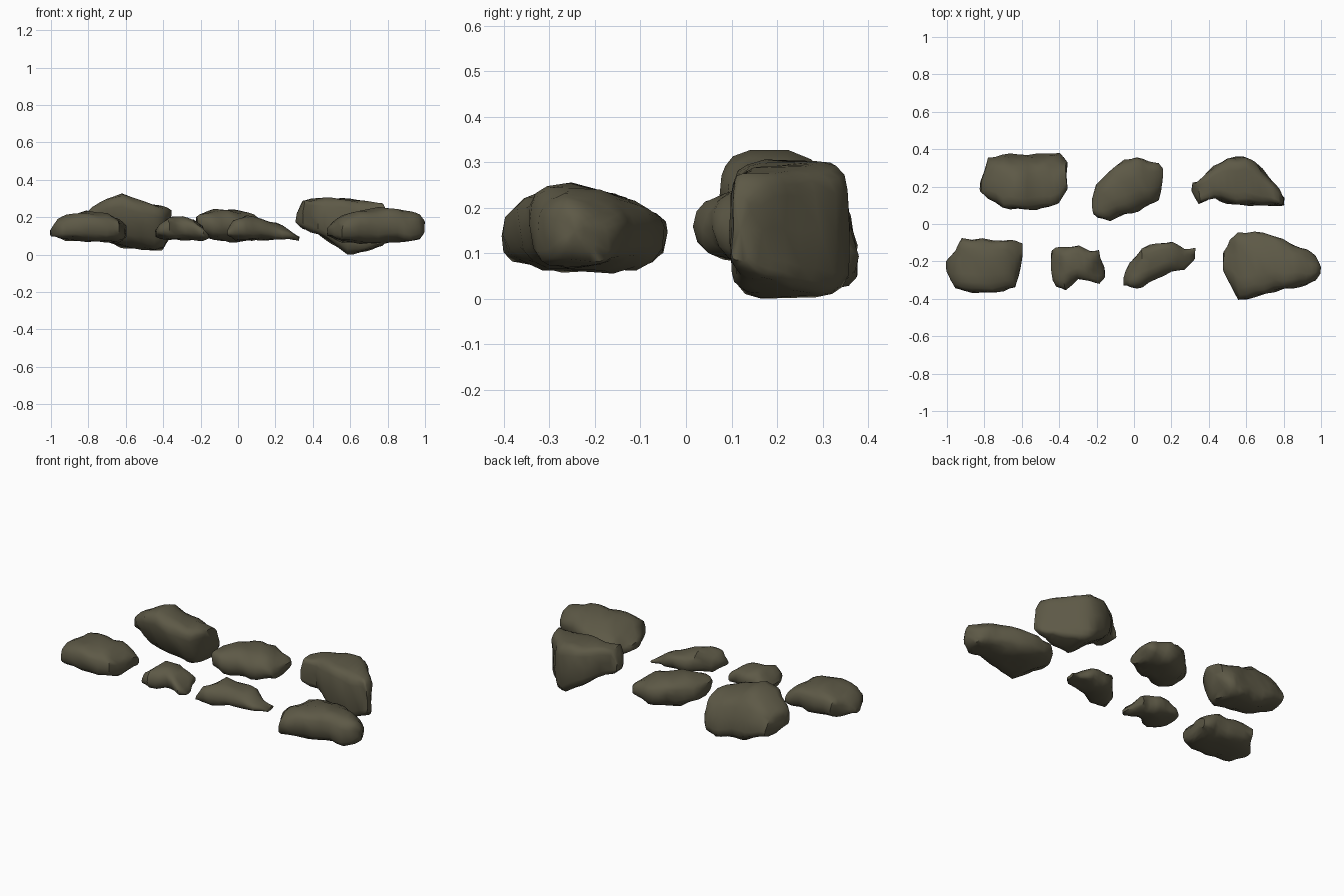
import bpy
import bmesh
import math
from mathutils import Vector

default_cube = bpy.data.objects.get("Cube")
if default_cube:
    bpy.data.objects.remove(default_cube, do_unlink=True)

# One olive brown stone material for every rock
stone = bpy.data.materials.new("olive_brown_stone")
stone.use_nodes = True
stone_colour = (0.11, 0.1, 0.062, 1)
stone.diffuse_color = stone_colour
stone.node_tree.nodes["Principled BSDF"].inputs["Base Color"].default_value = stone_colour

SIDES = 18
ROUGHNESS = 0.005


def rounded(value, squareness):
    """Push a sine or cosine towards a square section."""
    return math.copysign(abs(value) ** (2 / squareness), value)


def with_midpoints(stations):
    """Add a station halfway between each pair, for finer chipping."""
    result = [stations[0]]
    for before, after in zip(stations, stations[1:]):
        result.append([(a + b) / 2 for a, b in zip(before, after)])
        result.append(after)
    return result


def chipped(point):
    """Dent a surface point with crossing waves."""
    x, y, z = point * 30
    offset = Vector((math.sin(y + 1.3 * z),
                     math.sin(z + 1.7 * x),
                     math.sin(x + 1.1 * y) + math.sin(1.9 * y - x) / 2))
    moved = point + offset * ROUGHNESS
    moved.z = max(moved.z, 0)
    return moved


def make_rock(name, stations, squareness=3, lean=0, shear=0):
    """Loft a closed boulder through stations of (x, front, back, bottom, top).

    Lean lowers the top towards the back; shear slides the top to the front
    and the underside to the back.
    """
    bm = bmesh.new()
    rings = []
    for x, front, back, bottom, top in with_midpoints(stations):
        ring = []
        for step in range(SIDES):
            angle = math.tau * step / SIDES
            across = rounded(math.cos(angle), squareness)
            up = rounded(math.sin(angle), squareness)
            if up > 0:
                up *= 1 - lean * max(across, 0)
            across = (1 - shear) * across - shear * up
            point = Vector((x,
                            (front + back) / 2 + across * (back - front) / 2,
                            (bottom + top) / 2 + up * (top - bottom) / 2))
            ring.append(bm.verts.new(chipped(point)))
        rings.append(ring)

    # Skin between neighbouring rings
    for first, second in zip(rings, rings[1:]):
        for i in range(SIDES):
            j = (i + 1) % SIDES
            bm.faces.new((first[i], first[j], second[j], second[i]))

    # Closed ends, fanned to a middle point
    for ring in (rings[0], rings[-1]):
        middle = sum((v.co for v in ring), Vector((0, 0, 0))) / SIDES
        tip = bm.verts.new(middle)
        for i in range(SIDES):
            bm.faces.new((ring[i], ring[(i + 1) % SIDES], tip))

    bmesh.ops.recalc_face_normals(bm, faces=bm.faces)
    mesh = bpy.data.meshes.new(name)
    bm.to_mesh(mesh)
    bm.free()
    mesh.materials.append(stone)
    rock = bpy.data.objects.new(name, mesh)
    bpy.context.collection.objects.link(rock)

    bpy.ops.object.select_all(action="DESELECT")
    rock.select_set(True)
    bpy.context.view_layer.objects.active = rock
    bpy.ops.object.shade_smooth_by_angle(angle=math.radians(50))


# Front row of rocks
make_rock("front_right_block_rock", [
    (-1, -.26, -.2, .1, .13),
    (-.96, -.34, -.14, .09, .19),
    (-.92, -.36, -.08, .08, .21),
    (-.81, -.37, -.08, .07, .23),
    (-.7, -.36, -.09, .07, .22),
    (-.64, -.34, -.09, .07, .19),
    (-.6, -.22, -.1, .09, .15),
])
make_rock("front_small_rock", [
    (-.44, -.3, -.14, .1, .13),
    (-.42, -.34, -.13, .09, .16),
    (-.37, -.35, -.12, .08, .2),
    (-.3, -.3, -.12, .08, .2),
    (-.24, -.3, -.14, .08, .19),
    (-.19, -.32, -.14, .08, .15),
    (-.16, -.29, -.23, .09, .11),
], squareness=2.5)
make_rock("front_wedge_rock", [
    (-.06, -.33, -.29, .1, .13),
    (-.02, -.34, -.21, .08, .18),
    (.04, -.34, -.13, .08, .21),
    (.12, -.29, -.1, .08, .19),
    (.2, -.26, -.1, .08, .17),
    (.27, -.24, -.13, .08, .13),
    (.33, -.19, -.13, .08, .1),
], squareness=2.5)
make_rock("front_left_large_rock", [
    (.48, -.25, -.15, .1, .14),
    (.51, -.32, -.08, .09, .17),
    (.56, -.41, -.05, .07, .21),
    (.65, -.39, -.04, .06, .24),
    (.75, -.36, -.06, .06, .25),
    (.85, -.34, -.11, .07, .25),
    (.92, -.33, -.14, .07, .23),
    (.97, -.3, -.17, .08, .21),
    (1, -.26, -.22, .12, .18),
], lean=.5)

# Back row of rocks
make_rock("back_right_boulder", [
    (-.82, .16, .24, .14, .22),
    (-.78, .12, .37, .1, .25),
    (-.7, .06, .4, .07, .3),
    (-.62, .05, .4, .04, .33),
    (-.52, .05, .4, .03, .29),
    (-.45, .06, .41, .02, .27),
    (-.4, .09, .4, .03, .26),
    (-.36, .17, .35, .1, .24),
], lean=.15, shear=.25)
make_rock("back_middle_rock", [
    (-.22, .05, .13, .16, .2),
    (-.2, .03, .21, .11, .22),
    (-.13, .02, .29, .08, .24),
    (-.05, .05, .34, .07, .24),
    (.02, .07, .36, .07, .23),
    (.08, .1, .33, .08, .21),
    (.13, .13, .33, .09, .18),
    (.15, .18, .3, .12, .16),
], squareness=2.5)
make_rock("back_left_slab_rock", [
    (.31, .17, .22, .17, .22),
    (.35, .11, .23, .14, .29),
    (.43, .14, .31, .11, .3),
    (.5, .11, .35, .06, .3),
    (.59, .1, .36, 0, .3),
    (.65, .1, .33, .01, .29),
    (.72, .1, .25, .03, .28),
    (.77, .1, .19, .05, .27),
    (.8, .1, .14, .08, .22),
], squareness=4.5)
